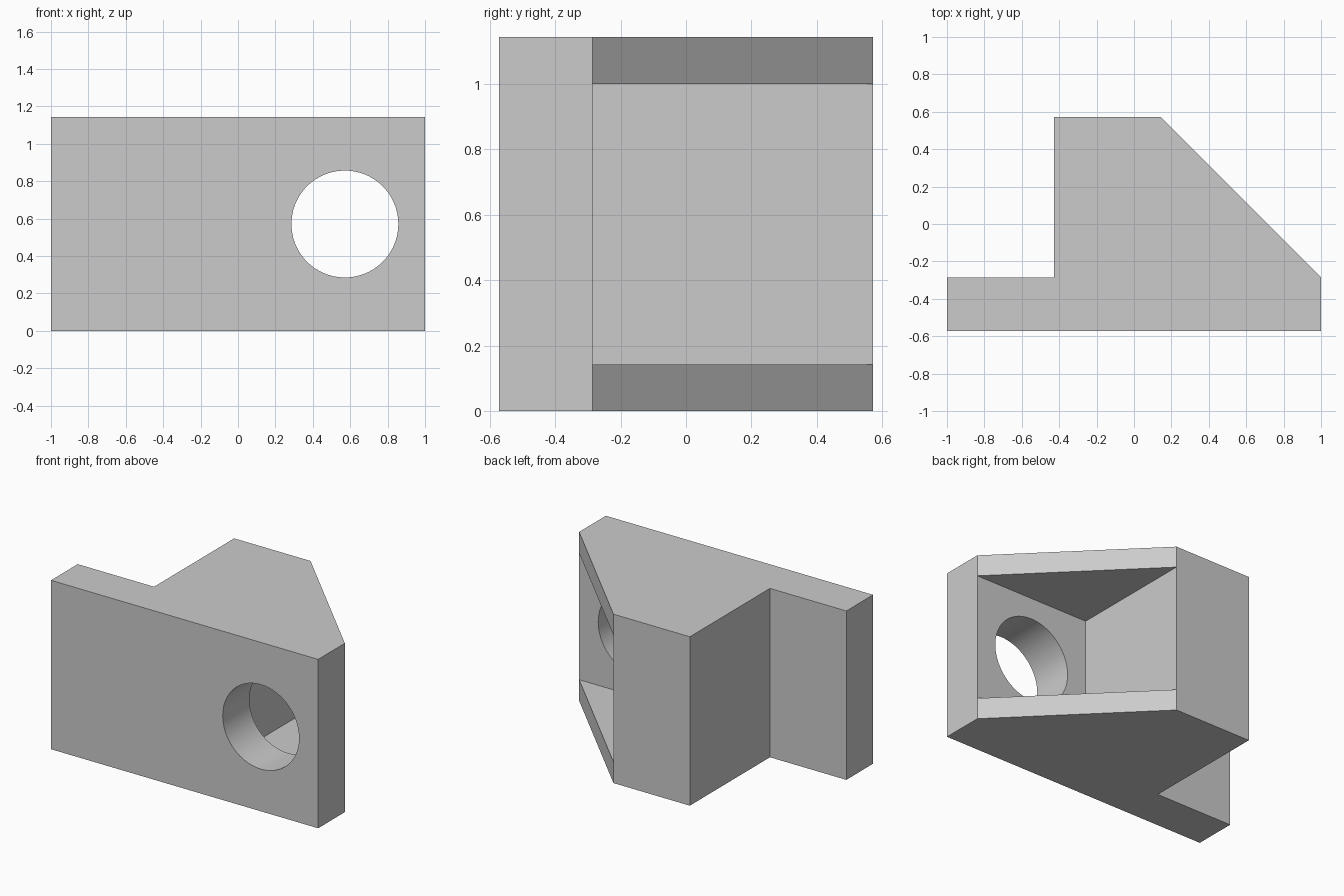
import bpy, bmesh, math

cube = bpy.data.objects.get("Cube")
if cube:
    bpy.data.objects.remove(cube, do_unlink=True)

# Single plain grey
grey = bpy.data.materials.new("light grey")
grey.use_nodes = True
color = (0.6, 0.6, 0.6, 1)
grey.diffuse_color = color
grey.node_tree.nodes["Principled BSDF"].inputs["Base Color"].default_value = color

# Key dimensions, on a grid of one seventh
U = 1 / 7
LEVELS = [0, U, 7 * U, 8 * U]
PLATE_BLOCK = [(-7, -4), (7, -4), (7, -2), (1, -2), (1, 4), (-3, 4), (-3, -2), (-7, -2)]
GUSSET = [(7, -2), (1, 4), (1, -2)]

bm = bmesh.new()
verts = {}


def vert(point, z):
    key = (point, z)
    if key not in verts:
        verts[key] = bm.verts.new((point[0] * U, point[1] * U, z))
    return verts[key]


def toggle_face(corners):
    """Add a face, or remove it when two solid cells share it."""
    shared = bm.faces.get(corners)
    if shared:
        bm.faces.remove(shared)
    else:
        bm.faces.new(corners)


def add_prism(outline, z0, z1):
    for z in (z0, z1):
        toggle_face([vert(p, z) for p in outline])
    for a, b in zip(outline, outline[1:] + outline[:1]):
        toggle_face([vert(a, z0), vert(b, z0), vert(b, z1), vert(a, z1)])


# Plate and block run full height; gussets close the pocket above and below
for i, (z0, z1) in enumerate(zip(LEVELS, LEVELS[1:])):
    add_prism(PLATE_BLOCK, z0, z1)
    if i != 1:
        add_prism(GUSSET, z0, z1)

# Merge coplanar faces into clean panels
bmesh.ops.delete(bm, geom=[e for e in bm.edges if not e.link_faces], context='EDGES')
bmesh.ops.recalc_face_normals(bm, faces=bm.faces[:])
bmesh.ops.dissolve_limit(bm, angle_limit=math.radians(1), verts=bm.verts[:], edges=bm.edges[:])
bmesh.ops.triangulate(bm, faces=bm.faces[:])
mesh = bpy.data.meshes.new("bracket")
bm.to_mesh(mesh)
bm.free()
bracket = bpy.data.objects.new("bracket", mesh)
bpy.context.collection.objects.link(bracket)
mesh.materials.append(grey)

# Round bolt hole through the plate into the pocket
bpy.ops.mesh.primitive_cylinder_add(vertices=96, radius=2 * U, depth=4 * U,
                                    location=(4 * U, -3.4 * U, 4 * U),
                                    rotation=(math.pi / 2, 0, 0))
cutter = bpy.context.object
cutter.name = "hole_cutter"
cutter.data.materials.append(grey)
cut = bracket.modifiers.new("bolt hole", 'BOOLEAN')
cut.operation = 'DIFFERENCE'
cut.solver = 'EXACT'
cut.object = cutter

bpy.ops.object.select_all(action='DESELECT')
bracket.select_set(True)
bpy.context.view_layer.objects.active = bracket
bpy.ops.object.modifier_apply(modifier=cut.name)
bpy.data.objects.remove(cutter, do_unlink=True)
bpy.ops.object.shade_smooth_by_angle(angle=math.radians(30))
